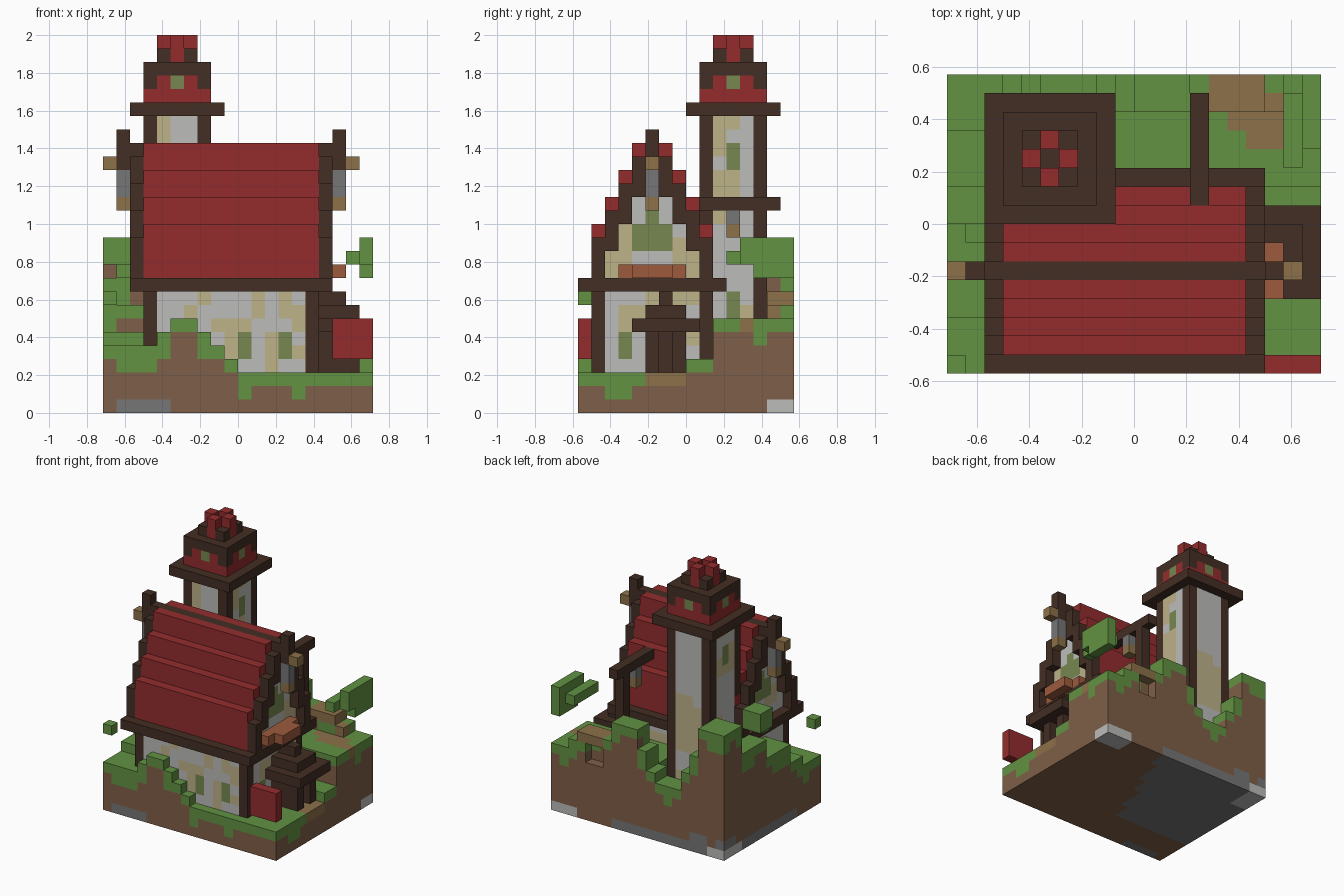
import bpy, bmesh
from mathutils import Vector, noise

if "Cube" in bpy.data.objects:
    bpy.data.objects.remove(bpy.data.objects["Cube"])

U = 1 / 14                      # one block
ORIGIN = Vector((10, 8, 0))     # centre of the 20 x 16 plot, in blocks

# Materials, from display colours
PALETTE = {
    "red_tile": (147, 44, 45), "dark_timber": (67, 46, 36), "pale_plaster": (188, 188, 186),
    "tan_plaster": (190, 178, 137), "grass": (98, 146, 66), "dirt": (127, 95, 72),
    "stone": (118, 118, 118), "olive_glass": (118, 135, 80), "clay": (156, 91, 60),
    "sand": (140, 113, 73),
}
MATS = list(PALETTE)


def linear(c):
    c /= 255
    return c / 12.92 if c < 0.04 else ((c + 0.055) / 1.055) ** 2.4


for label, rgb in PALETTE.items():
    m = bpy.data.materials.new(label)
    m.use_nodes = True
    colour = (*[linear(c) for c in rgb], 1)
    m.diffuse_color = colour
    bsdf = m.node_tree.nodes["Principled BSDF"]
    bsdf.inputs["Base Color"].default_value = colour
    bsdf.inputs["Roughness"].default_value = 0.9


def block(x, y, z, mat):
    """Cells of a box given as (start, end) ranges in blocks."""
    return {(i, j, k): mat for i in range(*x) for j in range(*y) for k in range(*z)}


def build(name, *groups):
    """Mesh the outer faces of the joined cells; later groups override."""
    cells = {}
    for g in groups:
        cells.update(g)
    bm = bmesh.new()
    verts = {}

    def vert(p):
        key = tuple(p)
        if key not in verts:
            verts[key] = bm.verts.new((Vector(p) - ORIGIN) * U)
        return verts[key]

    used = [m for m in MATS if m in cells.values()]
    for c, mat in cells.items():
        for axis in range(3):
            a, b = (axis + 1) % 3, (axis + 2) % 3
            for side in (0, 1):
                n = list(c)
                n[axis] += 2 * side - 1
                if tuple(n) in cells:
                    continue
                loop = []
                for u, v in ((0, 0), (1, 0), (1, 1), (0, 1)):
                    p = list(c)
                    p[axis] += side
                    p[a] += u
                    p[b] += v
                    loop.append(vert(p))
                f = bm.faces.new(loop if side else loop[::-1])
                f.material_index = used.index(mat)
    mesh = bpy.data.meshes.new(name)
    bm.to_mesh(mesh)
    bm.free()
    for m in used:
        mesh.materials.append(bpy.data.materials[m])
    bpy.context.collection.objects.link(bpy.data.objects.new(name, mesh))


def blotch(c, scale=0.37, cut=0.12):
    return noise.noise(Vector(c) * scale + Vector((0.3, 0.7, 0.1))) > cut


def plaster(cells):
    return {c: "tan_plaster" if blotch(c) else "pale_plaster" for c in cells}


# Ground: banked up at the back and the right-hand rear corner
FRONT = "55556776543333333333"
BACK = "ddda86667" + "9bbb9999877"


def height(x, y):
    back = int(BACK[x], 16)
    if y == 0:
        return int(FRONT[x])
    if y >= 14:
        return back
    if x < 3:
        return 5 if y < 3 else 6 if y < 5 else 8 if y < 9 else 10 if y < 13 else back
    if x < 9 and y > 9:
        return 6
    if y >= 10:
        return min(back, 7)
    if x >= 16:
        return 4 if y > 7 else 3
    return 3


def soil(x, y, z, top):
    if z == top - 1:
        porch_path = x > 15 and 5 <= y < 8
        back_path = y > 11 and abs(x - 29.5 + y) < 2 and x > 13
        return "sand" if porch_path or back_path else "grass"
    if z == top - 2 and blotch((x, y, z), 0.6, 0.1):
        return "grass"
    if z == 0:
        if (x > 16 and y > 13) or (x < 2 and y > 12):
            return "pale_plaster"
        if (x < 5 and y == 0 and x > 0) or (x + 0.4 * (8 - y) < 10 and y > 3):
            return "stone"
    if z == 1 and x < 4 and y > 13 and blotch((x, y, z), 0.5, 0):
        return "stone"
    return "dirt"


ground = {}
for x in range(20):
    for y in range(16):
        top = height(x, y)
        for z in range(top):
            ground[x, y, z] = soil(x, y, z, top)
for c in block((14, 16), (15, 16), (6, 8), ""):   # hollow in the rear bank
    ground.pop(c, None)
build("ground", ground)

# House walls, with a patterned front
ROWS = ["wwwwwwwwtww", "wwwwwtowtot", "wwwwwtowtow",
        "wwwwtttwwwt", "wwtwwwwtwtt", "wwwtwwwtwtw"]
KEY = {"w": "pale_plaster", "t": "tan_plaster", "o": "olive_glass"}
front = {(4 + i, 1, 3 + k): KEY[ch] for k, row in enumerate(ROWS) for i, ch in enumerate(row)}
gable = {}
for y in range(2, 9):
    gable.update(block((3, 16), (y, y + 1), (9, 8 + 2 * min(y, 10 - y)), ""))
walls = plaster({**block((3, 16), (1, 10), (3, 9), ""), **gable})
glass = {}
for x in (3, 15):
    glass.update(block((x, x + 1), (3, 4), (4, 6), "olive_glass"))
    glass.update(block((x, x + 1), (4, 7), (12, 14), "olive_glass"))
    glass.update(block((x, x + 1), (5, 6), (14, 15), "olive_glass"))
for x in (3, 15):               # corner posts take the wall corners
    for y in (1, 9):
        for z in range(3, 9):
            walls.pop((x, y, z), None)
build("house_walls", walls, front, glass)
for x, sx in ((3, "right"), (15, "left")):
    for y, sy in ((1, "front"), (9, "back")):
        build(f"{sy}_{sx}_post", block((x, x + 1), (y, y + 1), (3, 9), "dark_timber"))

# Stepped roof, barge boards, eaves and ridge
tiles, boards = {}, {}
for y in range(1, 10):
    k = min(y, 10 - y)
    if k == 5:
        continue
    tiles.update(block((3, 16), (y, y + 1), (8 + 2 * k, 12 + 2 * k), "red_tile"))
    for x in (2, 16):
        boards.update(block((x, x + 1), (y, y + 1), (8 + 2 * k, 11 + 2 * k), "dark_timber"))
build("roof_tiles", tiles)
build("barge_boards", boards)
eaves = block((2, 17), (0, 11), (9, 10), "dark_timber")
for c in block((3, 16), (1, 10), (9, 10), ""):
    eaves.pop(c)
build("eaves", eaves)
build("ridge_beam", block((1, 18), (5, 6), (18, 20), "dark_timber"))

# Gable finials with hanging lamps
for side, x, tip in (("right", 1, 0), ("left", 17, 18)):
    build(f"{side}_finial", block((x, x + 1), (5, 6), (20, 21), "dark_timber"))
    build(f"{side}_beam_end", block((tip, tip + 1), (5, 6), (18, 19), "sand"))
    build(f"{side}_lamp", block((x, x + 1), (5, 6), (16, 18), "stone"),
          block((x, x + 1), (5, 6), (15, 16), "sand"))

# Window box under the gable window
build("window_box", block((16, 17), (3, 8), (10, 11), "clay"),
      block((17, 18), (4, 7), (10, 11), "clay"))

# Porch and door
build("door", block((16, 17), (5, 8), (3, 6), "dark_timber"))
for name, y in (("front", 5), ("back", 7)):
    build(f"{name}_porch_post", block((17, 19), (y, y + 1), (3, 6), "dark_timber"))
build("porch_roof", block((16, 20), (4, 9), (6, 7), "dark_timber"),
      block((16, 19), (5, 8), (7, 8), "dark_timber"),
      block((16, 18), (6, 7), (8, 9), "dark_timber"))
build("red_banner", block((17, 20), (0, 1), (4, 7), "red_tile"))

# Tower shaft with timber corners and side windows
shaft = plaster(block((3, 8), (9, 14), (4, 22), ""))
posts = {c: "dark_timber" for c in shaft if c[0] in (3, 7) and c[1] in (9, 13)}
panes = {}
for x in (3, 7):
    for z in (7, 18):
        panes.update(block((x, x + 1), (11, 12), (z, z + 2), "olive_glass"))
build("tower_walls", {c: m for c, m in shaft.items() if c not in posts}, panes)
build("tower_posts", posts)
build("tower_eave", block((2, 9), (8, 15), (22, 23), "dark_timber"))

# Tower cap: red drum, timber band and crossed peak
drum = block((3, 8), (9, 14), (23, 25), "red_tile")
for x, y in ((3, 9), (3, 13), (7, 9), (7, 13)):
    drum[x, y, 24] = "dark_timber"
for x, y in ((3, 11), (7, 11), (5, 9), (5, 13)):
    drum[x, y, 24] = "olive_glass"
build("tower_cap", drum)
build("tower_band", block((3, 8), (9, 14), (25, 26), "dark_timber"))
peak = block((4, 7), (10, 13), (26, 27), "dark_timber")
for x, y in ((4, 11), (6, 11), (5, 10), (5, 12)):
    peak.update(block((x, x + 1), (y, y + 1), (26, 28), "red_tile"))
build("tower_peak", peak)

# Rear beam on a post, with a lamp
build("rear_beam", block((13, 14), (8, 15), (15, 16), "dark_timber"))
build("rear_post", block((13, 14), (13, 14), (7, 15), "dark_timber"))
build("rear_lamp", block((13, 14), (11, 12), (14, 15), "stone"),
      block((13, 14), (11, 12), (13, 14), "sand"))

# Loose foliage
build("left_foliage", block((19, 20), (12, 16), (11, 13), "grass"),
      block((18, 19), (11, 15), (11, 12), "grass"),
      block((19, 20), (13, 16), (10, 11), "grass"))
build("right_foliage", block((0, 2), (8, 10), (11, 13), "grass"),
      block((1, 2), (7, 8), (10, 11), "grass"))
build("front_leaf", block((0, 1), (0, 1), (8, 9), "grass"))
